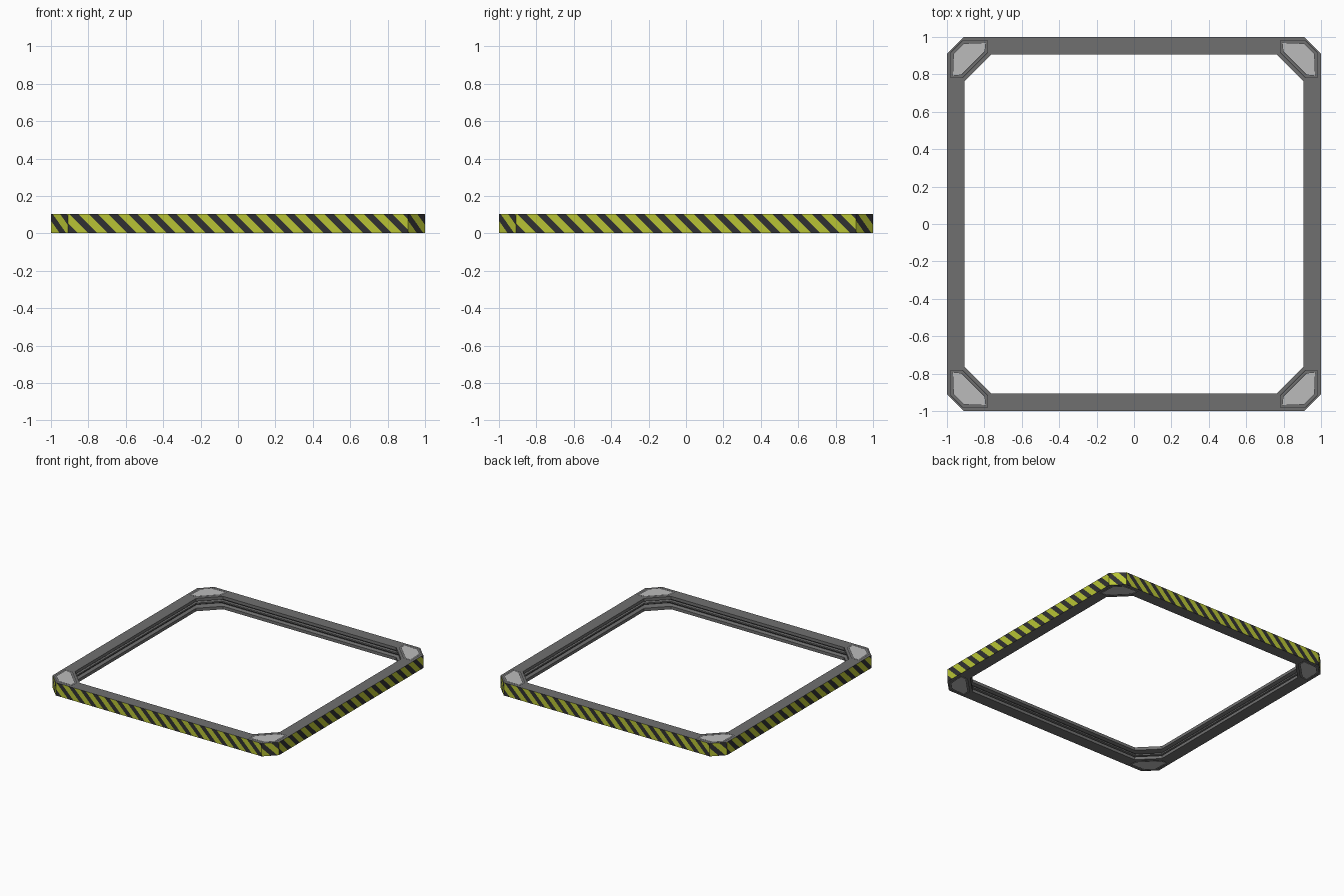
import bpy, bmesh, math
from mathutils import Matrix, Vector

cube = bpy.data.objects.get("Cube")
if cube:
    bpy.data.objects.remove(cube, do_unlink=True)


def material(name, rgb):
    m = bpy.data.materials.new(name)
    m.use_nodes = True
    m.diffuse_color = (*rgb, 1)
    m.node_tree.nodes["Principled BSDF"].inputs["Base Color"].default_value = (*rgb, 1)
    return m


GREY = material("frame grey", (0.16, 0.16, 0.16))
DARK = material("stripe black", (0.03, 0.03, 0.032))
YELLOW = material("hazard yellow", (0.48, 0.55, 0.035))
LIGHT = material("panel light grey", (0.5, 0.5, 0.5))

H = 0.105          # overall height
LIFT = 0.001       # corner plates stand this far proud of the beams
TOP = H - LIFT
CUT = 0.91         # where the outer chamfer starts


def finish(name, bm, mats):
    mesh = bpy.data.meshes.new(name)
    bm.to_mesh(mesh)
    bm.free()
    for m in mats:
        mesh.materials.append(m)
    ob = bpy.data.objects.new(name, mesh)
    bpy.context.collection.objects.link(ob)


def ring(bm, depth, z):
    """Chamfered square loop, set in from the outside by depth."""
    r, c = 1 - depth, CUT - depth * 1.53
    corner = [Vector((r, c, z)), Vector((c, r, z))]
    return [bm.verts.new(Matrix.Rotation(k * math.pi / 2, 3, "Z") @ p)
            for k in range(4) for p in corner]


# Beam: grooved profile (depth, height) lofted around the chamfered square
GROOVE = 0.07
half = [(0, TOP), (0.095, TOP), (0.095, 0.08), (GROOVE, 0.072), (GROOVE, 0.062), (0.085, 0.058)]
profile = half + [(d, H - z) for d, z in reversed(half)]
bm = bmesh.new()
rings = [ring(bm, d, z) for d, z in profile]
for n, (a, b) in enumerate(zip(rings, rings[1:])):
    in_groove = profile[n][0] == profile[n + 1][0] == GROOVE
    for i in range(8):
        j = (i + 1) % 8
        f = bm.faces.new((a[i], a[j], b[j], b[i]))
        f.material_index = 1 if in_groove else 0
bmesh.ops.recalc_face_normals(bm, faces=bm.faces)
# an open shell: make sure the top faces up
if max(bm.faces, key=lambda f: f.calc_center_median().z).normal.z < 0:
    bmesh.ops.reverse_faces(bm, faces=bm.faces)
finish("frame_beams", bm, [GREY, DARK])


# Hazard bands: a wall cut along slanted lines, coloured alternately
def hazard_band(name, length, phase, matrix):
    period, yellow = 0.105, 0.056
    bm = bmesh.new()
    x = length / 2
    bm.faces.new([bm.verts.new(p) for p in
                  ((-x, 0, LIFT), (x, 0, LIFT), (x, 0, TOP), (-x, 0, TOP))])
    for k in range(-12, 13):
        for off in (0, yellow):
            bmesh.ops.bisect_plane(bm, geom=bm.verts[:] + bm.edges[:] + bm.faces[:],
                                   plane_co=(phase + k * period + off, 0, H / 2),
                                   plane_no=(1, 0, 1))
    for f in bm.faces:
        c = f.calc_center_median()
        u = c.x + c.z - H / 2 - phase
        f.material_index = 0 if u % period < yellow else 1
    bm.transform(matrix)
    finish(name, bm, [YELLOW, DARK])


chamfer = (1 - CUT) * math.sqrt(2)
mid = (1 + CUT) / 2
for k, side in enumerate(["front", "left", "back", "right"]):
    turn = Matrix.Rotation(k * math.pi / 2, 4, "Z")
    hazard_band(side + "_hazard_band", 2 * CUT, 0.037,
                turn @ Matrix.Translation((0, -1, 0)))
    hazard_band(side + "_corner_hazard_band", chamfer, 0.0,
                turn @ Matrix.Translation((mid, -mid, 0)) @ Matrix.Rotation(math.pi / 4, 4, "Z"))


# Corner plates: dark outline, grey rim and light centre, above and below
def corner_plate(name, matrix):
    bm = bmesh.new()
    shape = [(0.982, 0.78), (0.982, 0.917), (0.917, 0.982), (0.78, 0.982), (0.78, 0.915), (0.915, 0.78)]
    panel = bm.faces.new([bm.verts.new((x, y, H)) for x, y in shape])
    panel.normal_update()
    for width, colour in ((0.004, 1), (0.014, 0), (0.003, 1)):
        rim = bmesh.ops.inset_individual(bm, faces=[panel], thickness=width)["faces"]
        for f in rim:
            if f is not panel:
                f.material_index = colour
    panel.material_index = 2
    bm.transform(matrix)
    if matrix.determinant() < 0:
        bmesh.ops.reverse_faces(bm, faces=bm.faces)
    finish(name, bm, [GREY, DARK, LIGHT])


flip = Matrix.Translation((0, 0, H)) @ Matrix.Scale(-1, 4, (0, 0, 1))
for k, corner in enumerate(["back_left", "back_right", "front_right", "front_left"]):
    turn = Matrix.Rotation(k * math.pi / 2, 4, "Z")
    corner_plate(corner + "_top_plate", turn)
    corner_plate(corner + "_bottom_plate", flip @ turn)
